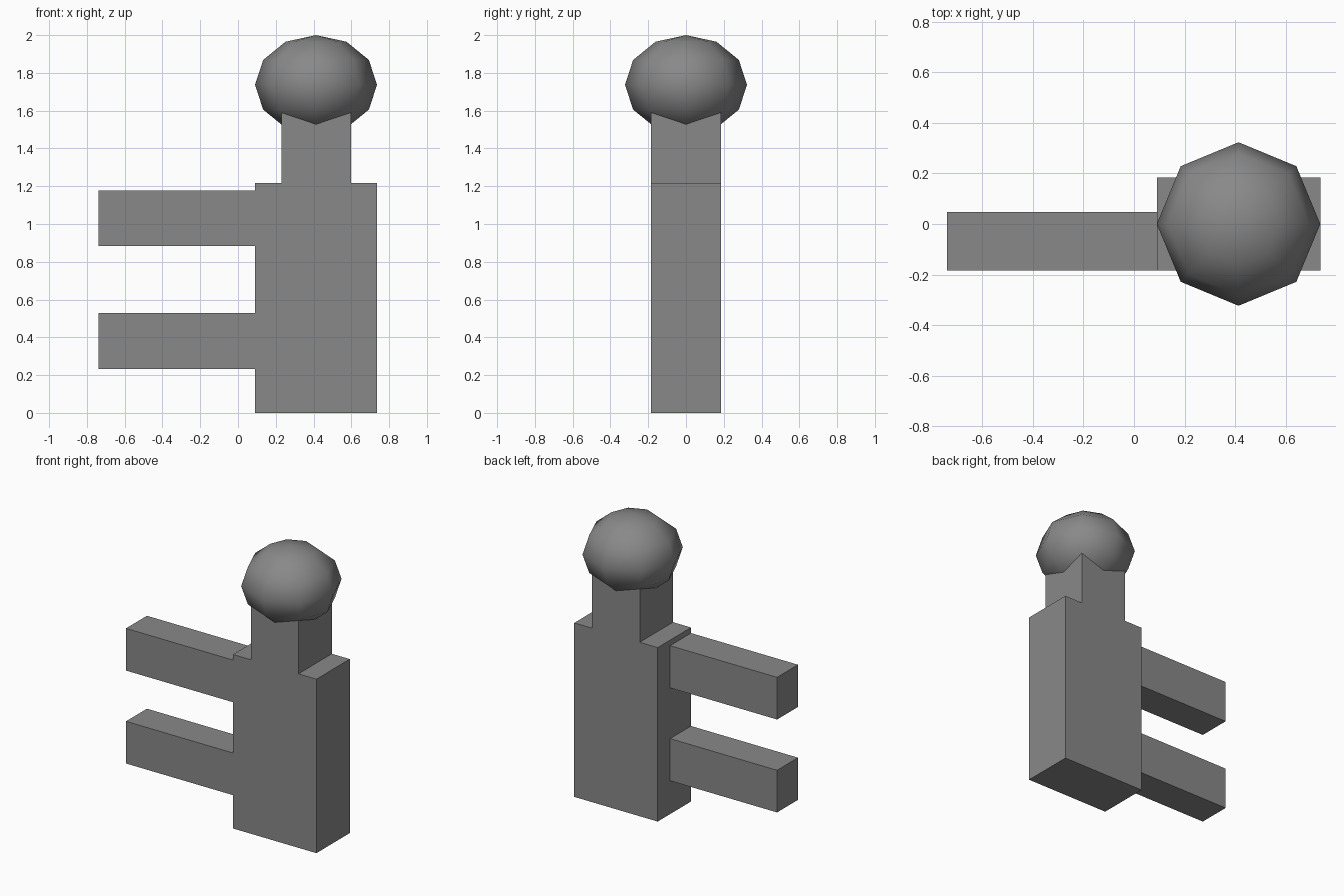
import bpy
from mathutils import Vector

# Remove the default cube only
cube = bpy.data.objects.get("Cube")
if cube:
    bpy.data.objects.remove(cube, do_unlink=True)

# Single grey material
grey = bpy.data.materials.new("mid grey")
grey.use_nodes = True
COLOUR = (0.25, 0.25, 0.25, 1)
grey.diffuse_color = COLOUR
grey.node_tree.nodes["Principled BSDF"].inputs["Base Color"].default_value = COLOUR


def box(name, low, high):
    """Flat-shaded box between two opposite corners."""
    low, high = Vector(low), Vector(high)
    bpy.ops.mesh.primitive_cube_add(size=1, location=(low + high) / 2)
    obj = bpy.context.object
    obj.name = name
    obj.scale = high - low
    bpy.ops.object.transform_apply(location=False, rotation=False, scale=True)
    obj.data.materials.append(grey)
    return obj


DEPTH = 0.184    # half depth of body and neck
CENTRE = 0.413   # x of body, neck and head

# Upright body and the neck above it
box("body", (0.09, -DEPTH, 0), (0.736, DEPTH, 1.217))
box("neck", (CENTRE - DEPTH, -DEPTH, 1.217), (CENTRE + DEPTH, DEPTH, 1.66))

# Two bars reaching sideways, flush with the front of the body
for name, bottom in (("lower_arm", 0.233), ("upper_arm", 0.883)):
    box(name, (-0.738, -DEPTH, bottom), (0.09, 0.047, bottom + 0.295))

# Slightly squashed low-poly head
bpy.ops.mesh.primitive_uv_sphere_add(segments=8, ring_count=6, radius=1,
                                     location=(CENTRE, 0, 1.737))
head = bpy.context.object
head.name = "head"
head.scale = (0.323, 0.323, 0.263)
bpy.ops.object.transform_apply(location=False, rotation=False, scale=True)
bpy.ops.object.shade_smooth()
head.data.materials.append(grey)
